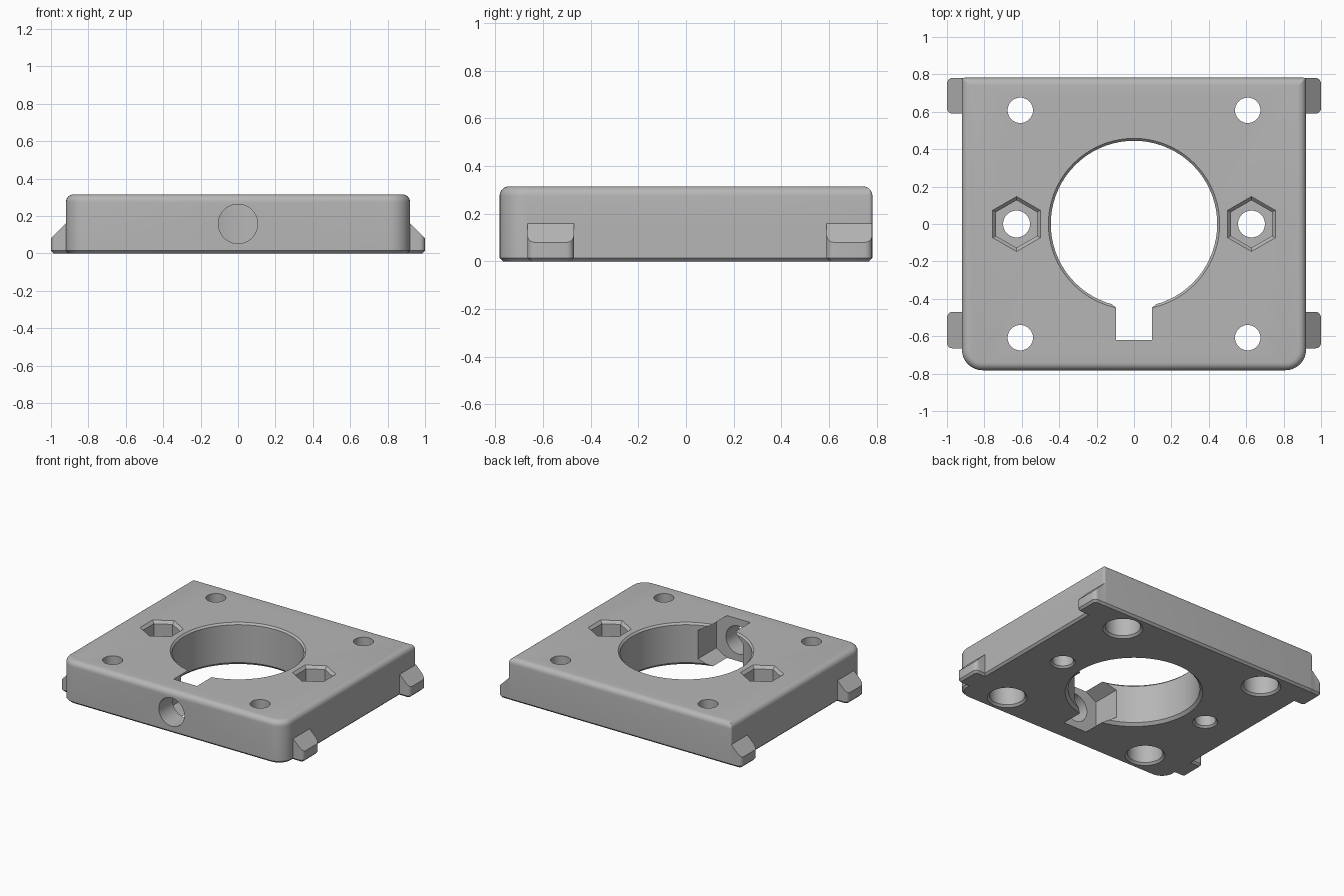
import bpy, bmesh, math
from mathutils import Matrix, Vector

if "Cube" in bpy.data.objects:
    bpy.data.objects.remove(bpy.data.objects["Cube"])

HX, HY, H = 0.92, 0.782, 0.315      # half width, half depth, height of the plate
MID = H / 2

grey = bpy.data.materials.new("grey plastic")
grey.diffuse_color = (0.47, 0.47, 0.47, 1)
grey.use_nodes = True
grey.node_tree.nodes["Principled BSDF"].inputs["Base Color"].default_value = grey.diffuse_color


def outline(x0, x1, y0, y1, radii, seg=8):
    """Rounded rectangle; radii start at the front left and run counter-clockwise."""
    pts = []
    corners = [(x0, y0, 1, 1), (x1, y0, -1, 1), (x1, y1, -1, -1), (x0, y1, 1, -1)]
    for i, (x, y, sx, sy) in enumerate(corners):
        r = max(radii[i], 0.002)
        for k in range(seg + 1):
            a = math.pi + (i + k / seg) * math.pi / 2
            pts.append((x + sx * r + r * math.cos(a), y + sy * r + r * math.sin(a)))
    return pts


def ngon(r, n, turn=0):
    return [(r * math.cos(turn + 2 * math.pi * k / n), r * math.sin(turn + 2 * math.pi * k / n))
            for k in range(n)]


def stack(name, rings, matrix=Matrix(), slope=None):
    """Closed solid through (outline, z) rings, optionally trimmed by a plane."""
    bm = bmesh.new()
    loops = [[bm.verts.new((x, y, z)) for x, y in pts] for pts, z in rings]
    n = len(loops[0])
    for a, b in zip(loops, loops[1:]):
        for i in range(n):
            j = (i + 1) % n
            bm.faces.new((a[i], a[j], b[j], b[i]))
    bm.faces.new(loops[0][::-1])
    bm.faces.new(loops[-1])
    if slope:
        bmesh.ops.bisect_plane(bm, geom=bm.verts[:] + bm.edges[:] + bm.faces[:],
                               plane_co=slope[0], plane_no=slope[1], clear_outer=True)
        bmesh.ops.holes_fill(bm, edges=[e for e in bm.edges if e.is_boundary], sides=0)
    bm.transform(matrix)
    bmesh.ops.recalc_face_normals(bm, faces=bm.faces[:])
    mesh = bpy.data.meshes.new(name)
    bm.to_mesh(mesh)
    bm.free()
    mesh.materials.append(grey)
    ob = bpy.data.objects.new(name, mesh)
    bpy.context.collection.objects.link(ob)
    return ob


def combine(target, other, operation):
    mod = target.modifiers.new(other.name, 'BOOLEAN')
    mod.operation, mod.object, mod.solver = operation, other, 'EXACT'
    bpy.context.view_layer.objects.active = target
    bpy.ops.object.modifier_apply(modifier=mod.name)
    bpy.data.objects.remove(other)


def bore(profile, n, x=0, y=0, turn=0):
    """Cut a vertical hole whose (radius, z) profile runs from bottom to top."""
    combine(plate, stack("bore", [(ngon(r, n, turn), z) for r, z in profile],
                         Matrix.Translation((x, y, 0))), 'DIFFERENCE')


# Plate: round front corners, chamfered underside, rounded top edge
def plate_ring(inset):
    return outline(-HX + inset, HX - inset, -HY + inset, HY - inset,
                   (0.11 - inset, 0.11 - inset, 0.015 - inset, 0.015 - inset))


R = 0.04
rings = [(plate_ring(0.015), 0), (plate_ring(0), 0.015)]
for k in range(7):
    a = k / 6 * math.pi / 2
    rings.append((plate_ring(R * (1 - math.cos(a))), H - R + R * math.sin(a)))
plate = stack("mounting_plate", rings)

# Side clips: sloping top, rounded outer corners
for side in (1, -1):
    for y0, y1 in ((-0.665, -0.47), (0.59, HY - 0.001)):
        def clip_ring(inset):
            r = 0.03 - inset
            x0, x1 = sorted((side * 0.8, side * (1 - inset)))
            radii = (0, r, r, 0) if side > 0 else (r, 0, 0, r)
            return outline(x0, x1, y0 + inset, y1 - inset, radii, 5)
        clip = stack("side_clip", [(clip_ring(0.015), 0), (clip_ring(0), 0.015), (clip_ring(0), 0.16)],
                     slope=(Vector((side, 0, 0.08)), Vector((side, 0, 1))))
        combine(plate, clip, 'UNION')

# Large centre hole with chamfered rims
bore([(0.475, -0.01), (0.445, 0.02), (0.445, H - 0.013), (0.468, H + 0.01)], 72)

for sx in (1, -1):
    # Screw holes with deep counterbores from below
    for sy in (1, -1):
        bore([(0.145, -0.01), (0.12, 0.015), (0.12, 0.19), (0.068, 0.1901), (0.068, H + 0.05)],
             32, sx * 0.608, sy * 0.608)
    # Hexagonal nut pockets over small holes
    bore([(0.095, -0.01), (0.072, 0.013), (0.072, H - 0.05)], 32, sx * 0.628, 0)
    bore([(0.127, 0.16), (0.127, H - 0.02), (0.157, H + 0.01)], 6, sx * 0.628, 0, math.pi / 2)

# Hexagonal nut slot opening into the centre hole, and the round front hole
along_y = Matrix.Translation((0, 0, MID)) @ Matrix.Rotation(-math.pi / 2, 4, 'X')
slot = stack("nut_slot", [(ngon(0.213, 6, math.pi / 2), z) for z in (-0.62, -0.35)], along_y)
combine(plate, slot, 'DIFFERENCE')
front = stack("front_hole", [(ngon(0.105, 40), z) for z in (-0.9, -0.55)], along_y)
combine(plate, front, 'DIFFERENCE')

# Smooth the curved faces, keep the edges sharp
bpy.ops.object.select_all(action='DESELECT')
plate.select_set(True)
bpy.context.view_layer.objects.active = plate
bpy.ops.object.shade_smooth_by_angle(angle=math.radians(30))
